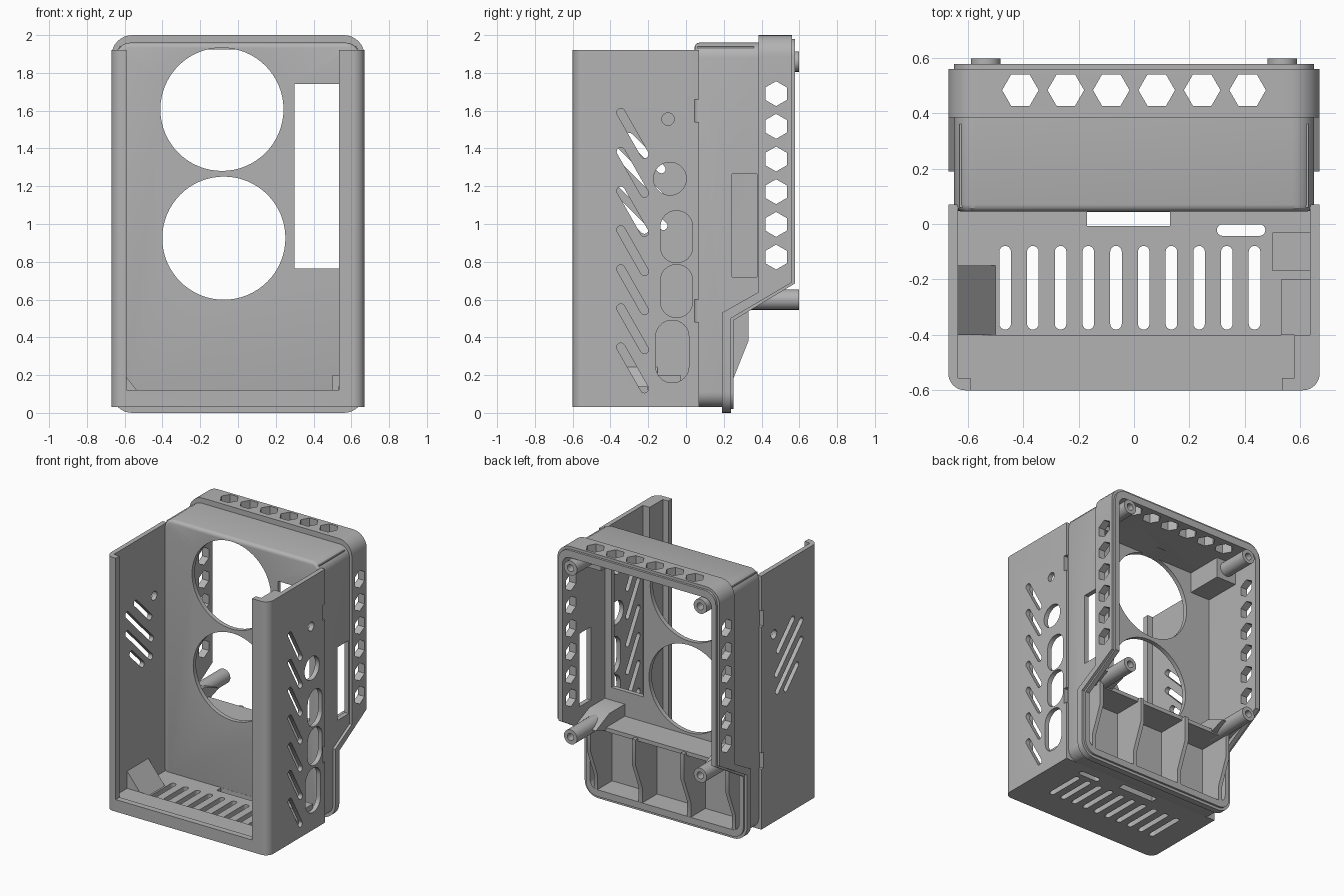
import bpy, bmesh, math
from mathutils import Vector

if "Cube" in bpy.data.objects:
    bpy.data.objects.remove(bpy.data.objects["Cube"])

grey = bpy.data.materials.new("light grey plastic")
grey.use_nodes = True
COLOUR = (0.45, 0.45, 0.45, 1)
grey.diffuse_color = COLOUR
grey.node_tree.nodes["Principled BSDF"].inputs["Base Color"].default_value = COLOUR


def rect(x0, x1, y0, y1):
    return [(x0, y0), (x1, y0), (x1, y1), (x0, y1)]


def ngon(cx, cy, r, n=32, turn=0.0):
    return [(cx + r * math.cos(turn + math.tau * i / n),
             cy + r * math.sin(turn + math.tau * i / n)) for i in range(n)]


def rounded(x0, x1, y0, y1, r, steps=8):
    pts = []
    corners = [(x1 - r, y1 - r), (x0 + r, y1 - r), (x0 + r, y0 + r), (x1 - r, y0 + r)]
    for k, (cx, cy) in enumerate(corners):
        for i in range(steps + 1):
            a = math.pi / 2 * (k + i / steps)
            pts.append((cx + r * math.cos(a), cy + r * math.sin(a)))
    return pts


def slot(ax, ay, bx, by, r, steps=8):
    """Outline of a round-ended slot between two end centres."""
    a0 = math.atan2(by - ay, bx - ax) - math.pi / 2
    pts = []
    for cx, cy, base in ((bx, by, a0), (ax, ay, a0 + math.pi)):
        for i in range(steps + 1):
            a = base + math.pi * i / steps
            pts.append((cx + r * math.cos(a), cy + r * math.sin(a)))
    return pts


def place(axis, p, d):
    u, v = p
    return {"x": (d, u, v), "y": (u, d, v), "z": (u, v, d)}[axis]


def solid(name, *prisms):
    """Object made of prisms, each (outline, axis, start, end)."""
    bm = bmesh.new()
    for pts, axis, a, b in prisms:
        low = [bm.verts.new(place(axis, p, a)) for p in pts]
        high = [bm.verts.new(place(axis, p, b)) for p in pts]
        bm.faces.new(low)
        bm.faces.new(high[::-1])
        for i in range(len(pts)):
            j = (i + 1) % len(pts)
            bm.faces.new((low[i], high[i], high[j], low[j]))
    bmesh.ops.recalc_face_normals(bm, faces=bm.faces)
    mesh = bpy.data.meshes.new(name)
    bm.to_mesh(mesh)
    bm.free()
    ob = bpy.data.objects.new(name, mesh)
    bpy.context.collection.objects.link(ob)
    return ob


def combine(ob, other, operation="DIFFERENCE"):
    mod = ob.modifiers.new("bool", "BOOLEAN")
    mod.solver = "EXACT"
    mod.operation = operation
    mod.object = other
    graph = bpy.context.evaluated_depsgraph_get()
    graph.update()
    mesh = bpy.data.meshes.new_from_object(ob.evaluated_get(graph))
    ob.modifiers.clear()
    ob.data = mesh
    bpy.data.objects.remove(other)


def cut(ob, *prisms):
    combine(ob, solid("cutter", *prisms))


def finish(ob):
    ob.data.materials.clear()
    ob.data.materials.append(grey)
    bpy.ops.object.select_all(action="DESELECT")
    ob.select_set(True)
    bpy.context.view_layer.objects.active = ob
    bpy.ops.object.shade_smooth_by_angle(angle=math.radians(30))


# Front shell: floor, two side walls and a narrow front frame
shell_plan = [p for p in rounded(-.67, .67, -.6, .3, .06) if p[1] < 0] + [(.67, .07), (-.67, .07)]
shell = solid("front_shell", (shell_plan, "z", .03, 1.92))
inside = [(-.635, -.555), (.58, -.555), (.58, -.4), (.635, -.4), (.635, 1), (-.635, 1)]
cut(shell, (inside, "z", .075, 3))
cut(shell, (rect(-.59, .535, .12, 3), "y", -1, -.5))

# Floor vents
cut(shell, *[(slot(-.465 + i * .1, -.36, -.465 + i * .1, -.1, .021), "z", -.1, .2)
             for i in range(10)],
    (rect(-.17, .13, -.008, .044), "z", -.1, .2),
    (slot(.32, -.022, .453, -.022, .021), "z", -.1, .2))

# Left wall: diagonal vents, round holes and port openings
cut(shell, *[(slot(-.345, 1.59 - i * .207, -.22, 1.37 - i * .207, .022), "x", .5, .8)
             for i in range(7)],
    (ngon(-.095, 1.555, .033), "x", .5, .8),
    (ngon(-.085, 1.24, .087), "x", .5, .8),
    (rounded(-.135, .035, .795, 1.07, .083), "x", .5, .8),
    (rounded(-.135, .035, .505, .785, .083), "x", .5, .8),
    (rounded(-.16, .015, .16, .49, .085), "x", .5, .8))

# Right wall: speaker vents and one round hole
cut(shell, (slot(-.3, 1.46, -.13, 1.29, .022), "x", -.8, -.5),
    (slot(-.4, 1.41, -.11, 1.12, .022), "x", -.8, -.5),
    (slot(-.4, 1.27, -.12, .99, .022), "x", -.8, -.5),
    (slot(-.35, 1.1, -.22, .97, .022), "x", -.8, -.5),
    (ngon(-.08, 1.43, .033), "x", -.8, -.5))

# Clip notches on the rear edge of both walls
cut(shell, *[(rect(.045, .2, z, z + .12), "x", -1, 1) for z in (.48, 1.54)])
finish(shell)

finish(solid("floor_step", (rect(-.64, .585, -.56, -.4), "z", .06, .115)))
finish(solid("corner_gusset", ([(-.64, .07), (-.495, .07), (-.64, .25)], "y", -.4, -.15)))
finish(solid("corner_block", (rect(.5, .64, -.17, -.03), "z", .06, .2)))
finish(solid("corner_rib", (rect(.53, .64, -.4, -.2), "z", .06, .14)))

# Rear housing: rounded box trimmed to the stepped side profile
housing = solid("rear_housing", (rounded(-.65, .65, .03, 1.96, .08), "y", .045, .55))
bm = bmesh.new()
bm.from_mesh(housing.data)
front_edges = [e for e in bm.edges if all(v.co.y < .05 for v in e.verts)]
bmesh.ops.bevel(bm, geom=front_edges, offset=.025, segments=3, affect="EDGES", profile=.5)
bm.to_mesh(housing.data)
bm.free()
combine(housing, solid("trim", ([(0, 0), (0, 2.2), (.54, 2.2), (.54, .67), (.22, .5), (.22, 0)],
                                "x", -1, 1)), "INTERSECT")

# Raised rear band and the thin seating lip behind it
flange = solid("flange", (rounded(-.67, .67, 0, 2, .11), "y", .1, .7))
combine(flange, solid("trim", ([(.385, 2.2), (.56, 2.2), (.56, .69), (.237, .5), (.237, -.2),
                                (.19, -.2), (.19, .53), (.385, .64)], "x", -1, 1)), "INTERSECT")
lip = solid("lip", (rounded(-.65, .65, .02, 1.98, .09), "y", .1, .7))
combine(lip, solid("trim", ([(.5, 2.2), (.577, 2.2), (.577, .685), (.252, .49), (.252, -.2),
                             (.21, -.2), (.21, .51), (.5, .67)], "x", -1, 1)), "INTERSECT")
combine(housing, flange, "UNION")
combine(housing, lip, "UNION")
cut(housing, (rounded(-.615, .615, .07, 1.925, .06), "y", .078, 1))

# Dial openings, screen opening and side window
cut(housing, (ngon(-.085, 1.607, .326, 64), "y", -.2, .2),
    (ngon(-.075, .925, .326, 64), "y", -.2, .2),
    (rect(.298, .56, .765, 1.74), "y", -.2, .2))
cut(housing, (rect(.243, .375, .72, 1.265), "x", .5, .8))

# Hexagonal vents through both sides and the top
cut(housing, *[(ngon(.477, 1.69 - i * .173, .066, 6, math.pi / 6), "x", -1, 1)
               for i in range(6)])
cut(housing, *[(ngon(-.41 + i * .164, .483, .066, 6), "z", 1.8, 2.2) for i in range(6)])
finish(housing)

# Lower compartment: shelf and stiffening ribs
finish(solid("shelf", (rect(.06, .3, .55, .58), "x", -.63, .63)))
rib = [(.06, .57), (.33, .57), (.33, .38), (.25, .18), (.25, .05), (.06, .05)]
for i, x in enumerate((-.57, -.2, .2, .57)):
    finish(solid(f"rib_{i + 1}", (rib, "x", x - .015, x + .015)))

# Screw posts with their supports
for side, s in (("left", 1), ("right", -1)):
    for level, z, start in (("upper", 1.86, .07), ("lower", .6, .2)):
        post = solid(f"{level}_{side}_post", (ngon(s * .535, z, .054, 24), "y", start, .597))
        cut(post, (ngon(s * .535, z, .026, 24), "y", .45, .7))
        finish(post)
    xs = sorted((s * .45, s * .63))
    finish(solid(f"upper_{side}_post_block", (rect(*xs, 1.77, 1.94), "y", .06, .36)))
    finish(solid(f"lower_{side}_post_block",
                 ([(.06, .56), (.06, .67), (.26, .67), (.42, .6), (.3, .56)], "x", *xs)))
